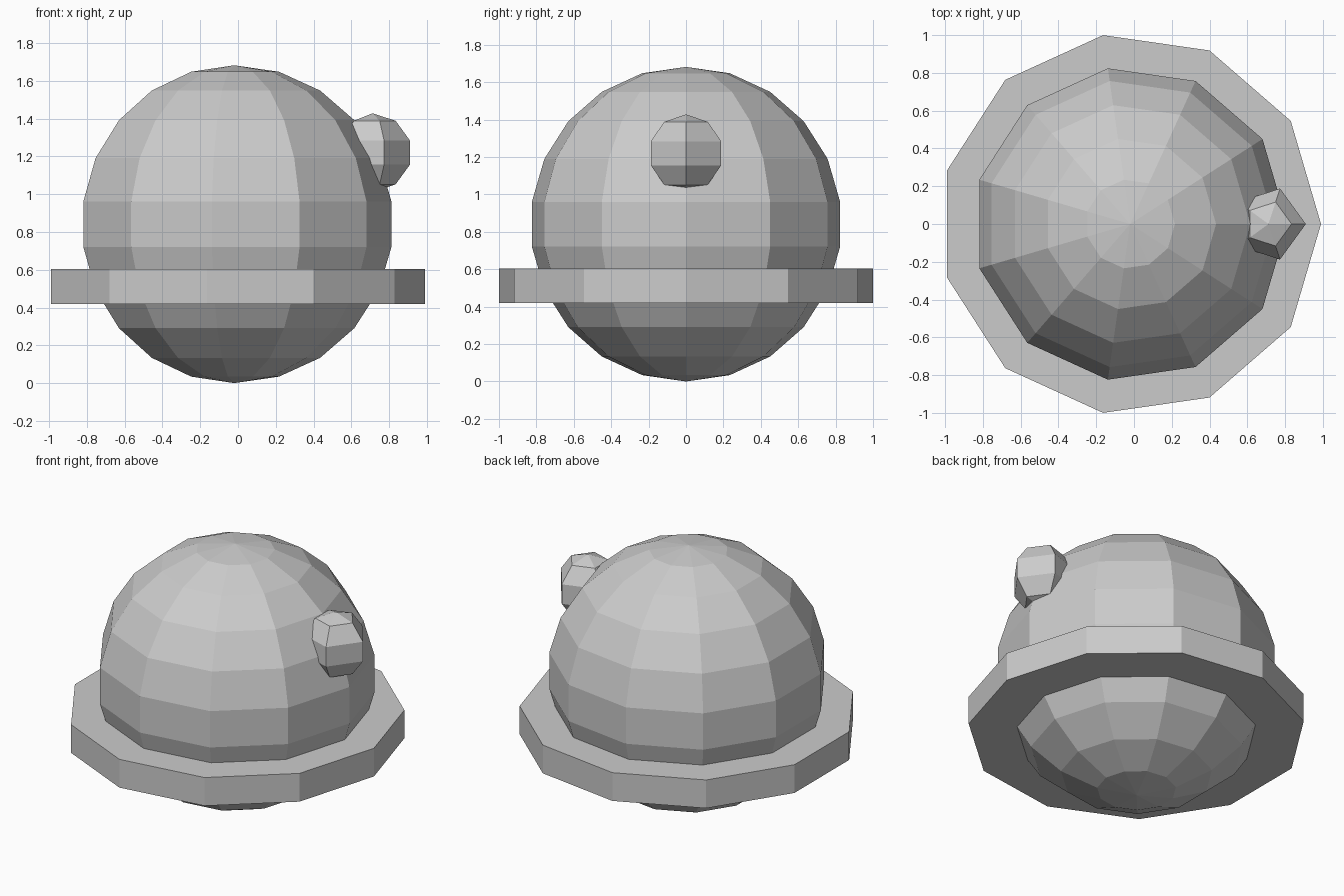
import bpy

if "Cube" in bpy.data.objects:
    bpy.data.objects.remove(bpy.data.objects["Cube"])

CX = -0.02   # shared axis of the body and brim
SIDES = 11


def sphere(name, segments, rings, radius, location):
    bpy.ops.mesh.primitive_uv_sphere_add(
        segments=segments, ring_count=rings, radius=radius, location=location)
    bpy.context.object.name = name
    # start the facets with a corner on +x
    align_corner(bpy.context.object)


def align_corner(obj):
    # turn the mesh so that its widest corner lies exactly on +x
    import math
    v = max(obj.data.vertices, key=lambda p: p.co.xy.length).co
    obj.rotation_euler.z = -math.atan2(v.y, v.x)


# low-poly round body
sphere("body", SIDES, 11, 0.841, (CX, 0, 0.841))

# flat brim around the body
bpy.ops.mesh.primitive_cylinder_add(
    vertices=SIDES, radius=1.01, depth=0.186, location=(CX, 0, 0.512))
brim = bpy.context.object
brim.name = "brim"
align_corner(brim)

# small knob on the right side
sphere("knob", 5, 5, 0.208, (0.712, 0, 1.22))
